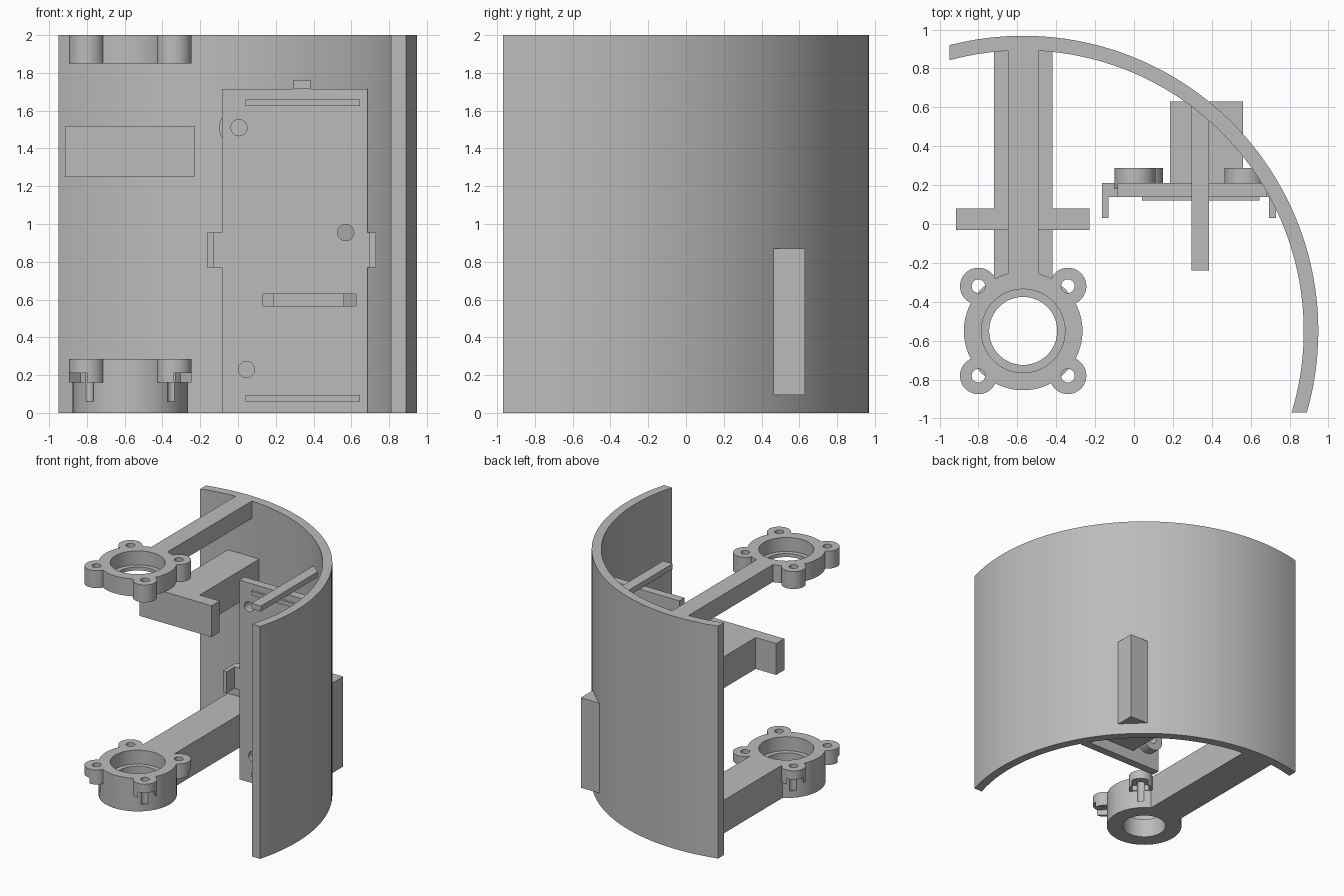
import bpy, bmesh, math
from mathutils import Matrix, Vector

if "Cube" in bpy.data.objects:
    bpy.data.objects.remove(bpy.data.objects["Cube"])

grey = bpy.data.materials.new("plain grey")
grey.diffuse_color = (0.5, 0.5, 0.5, 1)
grey.use_nodes = True
grey.node_tree.nodes["Principled BSDF"].inputs["Base Color"].default_value = grey.diffuse_color
CX, CY = -0.57, -0.55          # common axis of rings and curved shell


def finish(name, bm):
    bmesh.ops.recalc_face_normals(bm, faces=bm.faces)
    me = bpy.data.meshes.new(name)
    bm.to_mesh(me)
    bm.free()
    ob = bpy.data.objects.new(name, me)
    bpy.context.collection.objects.link(ob)
    me.materials.append(grey)
    return ob


def prism(name, pts, z0, z1):
    bm = bmesh.new()
    f = bm.faces.new([bm.verts.new((x, y, z0)) for x, y in pts])
    r = bmesh.ops.extrude_face_region(bm, geom=[f])
    vs = [v for v in r["geom"] if isinstance(v, bmesh.types.BMVert)]
    bmesh.ops.translate(bm, verts=vs, vec=(0, 0, z1 - z0))
    return finish(name, bm)


def box(name, x0, x1, y0, y1, z0, z1):
    return prism(name, [(x0, y0), (x1, y0), (x1, y1), (x0, y1)], z0, z1)


def disc(name, x, y, r, z0, z1, n=64):
    a = [2 * math.pi * i / n for i in range(n)]
    return prism(name, [(x + r * math.cos(t), y + r * math.sin(t)) for t in a], z0, z1)


def disc_y(name, x, z, r, y0, y1):
    # cylinder along the y axis
    ob = disc(name, 0, 0, r, 0, y1 - y0, 40)
    ob.data.transform(Matrix.Translation((x, y1, z)) @ Matrix.Rotation(math.pi / 2, 4, 'X'))
    return ob


def boolean(ob, tools, op):
    bpy.context.view_layer.objects.active = ob
    for t in tools:
        m = ob.modifiers.new("b", 'BOOLEAN')
        m.operation, m.solver, m.object = op, 'EXACT', t
        bpy.ops.object.modifier_apply(modifier=m.name)
        bpy.data.objects.remove(t)


def smooth(ob):
    bpy.ops.object.select_all(action='DESELECT')
    ob.select_set(True)
    bpy.context.view_layer.objects.active = ob
    bpy.ops.object.shade_smooth_by_angle(angle=math.radians(30))


# Curved shell, ends trimmed flat at the left and the front
def arc(r, n=64):
    a0, a1 = math.acos(-0.38 / r), math.asin(-0.42 / r)
    ts = [a0 + (a1 - a0) * i / n for i in range(n + 1)]
    return [(CX + r * math.cos(t), CY + r * math.sin(t)) for t in ts]


shell = prism("curved_shell", arc(1.518) + arc(1.443)[::-1], 0, 2)

# Bearing rings with four screw lugs, each carried by an arm to the shell
for name, z0, z1, lug_z, arm_w, hole_z in (
        ("upper_ring", 1.85, 2.0, 1.85, 0.078, 1.8),
        ("lower_ring", 0.0, 0.285, 0.16, 0.15, 0.06)):
    ring = disc(name, CX, CY, 0.305, z0, z1, 96)
    corners = [(sx, sy) for sx in (-1, 1) for sy in (-1, 1)]
    add = [disc("lug", CX + 0.23 * sx, CY + 0.23 * sy, 0.095, lug_z, z1, 48) for sx, sy in corners]
    add.append(box("arm", CX - arm_w, CX + arm_w, CY + 0.25, 0.93, z0, z1))
    boolean(ring, add, 'UNION')
    cut = [disc("bore", CX, CY, 0.175, z0 - 0.1, z1 + 0.1),
           disc("seat", CX, CY, 0.215, z1 - 0.12, z1 + 0.1)]
    for sx, sy in corners:
        lx, ly = CX + 0.23 * sx, CY + 0.23 * sy
        cut.append(disc("screw_hole", lx, ly, 0.035, hole_z, z1 + 0.1, 24))
        if name == "lower_ring":
            # nut slot opening outward under the lug
            slot = box("nut_slot", -0.018, 0.2, -0.067, 0.067, 0.1601 - 0.03, 0.21)
            slot.data.transform(Matrix.Translation((lx, ly, 0)) @
                                Matrix.Rotation(math.atan2(sy, sx), 4, 'Z'))
            cut.append(slot)
    boolean(ring, cut, 'DIFFERENCE')
    smooth(ring)

# Middle T-shaped support
tee = box("middle_crossbar", -0.915, -0.23, -0.03, 0.08, 1.25, 1.52)
boolean(tee, [box("arm", CX - 0.15, CX + 0.15, 0.0, 0.93, 1.25, 1.52)], 'UNION')

# Mounting plate with bosses, ribs and cable slot
plate = box("mounting_plate", -0.085, 0.685, 0.14, 0.21, 0, 1.715)
spots = [(0.005, 1.51), (0.57, 0.955), (0.045, 0.23)]
boolean(plate, [disc_y("boss", x, z, 0.105, 0.18, 0.287) for x, z in spots], 'UNION')
boolean(plate, [disc_y("hole", x, z, 0.043, 0.05, 0.35) for x, z in spots]
        + [box("slot", 0.13, 0.625, 0.05, 0.35, 0.565, 0.63)], 'DIFFERENCE')
smooth(plate)
for name, z in (("upper_rib", 1.625), ("lower_rib", 0.06)):
    box(name, 0.04, 0.645, 0.122, 0.141, z, z + 0.035)

# Side clips, latch bar and the block joining the plate to the shell
prism("left_clip", [(-0.165, 0.03), (-0.13, 0.03), (-0.13, 0.14), (-0.085, 0.14),
                    (-0.085, 0.21), (-0.165, 0.21)], 0.77, 0.955)
prism("right_clip", [(0.73, 0.03), (0.73, 0.21), (0.68, 0.21), (0.68, 0.14),
                     (0.695, 0.14), (0.695, 0.03)], 0.77, 0.955)
box("latch_bar", 0.295, 0.385, -0.24, 0.61, 1.715, 1.762)
box("rear_block", 0.185, 0.56, 0.21, 0.63, 0.095, 0.87)
smooth(shell)
